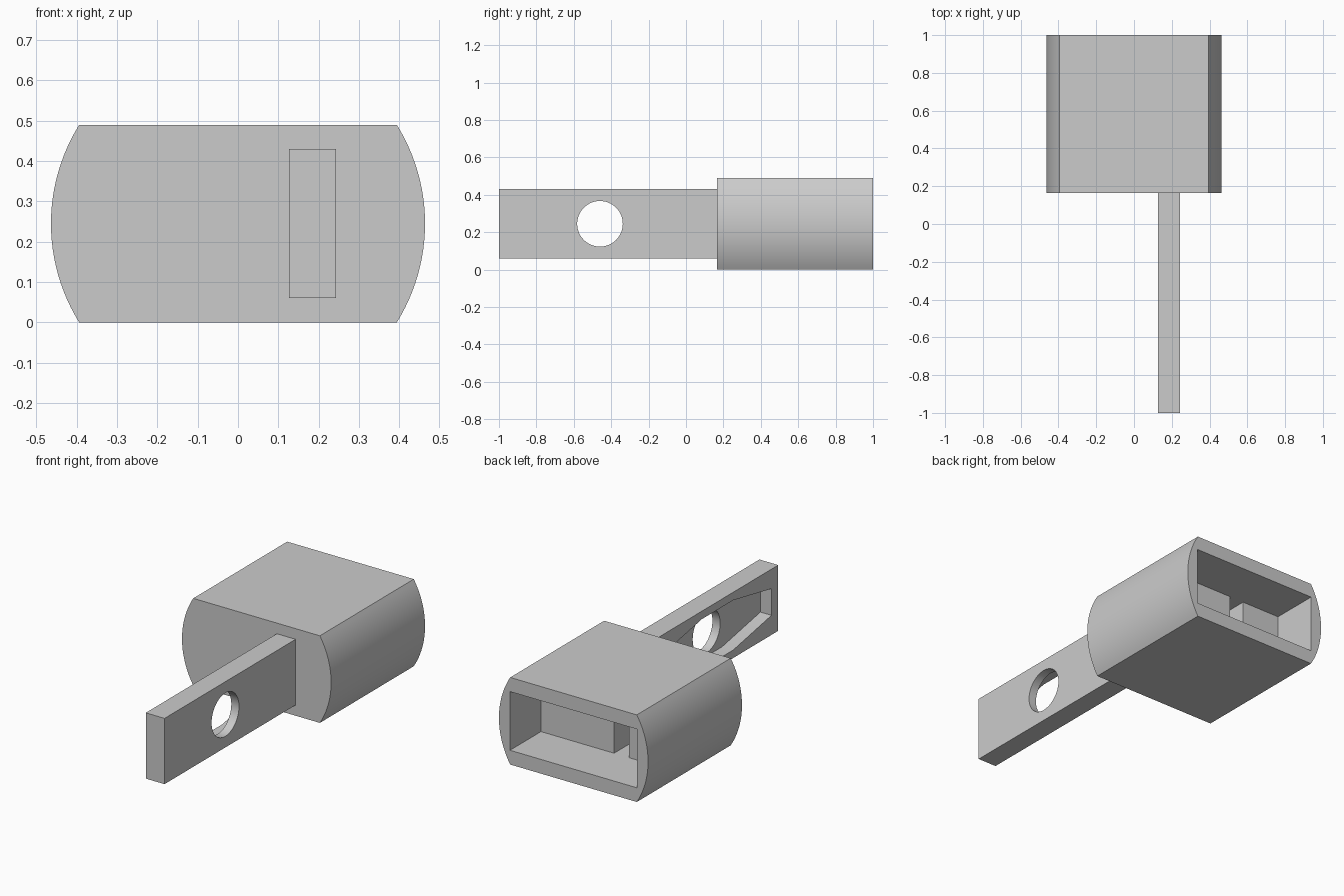
import bpy, bmesh, math
from mathutils import Vector

cube = bpy.data.objects.get("Cube")
if cube:
    bpy.data.objects.remove(cube, do_unlink=True)

grey = bpy.data.materials.new("plain grey")
grey.use_nodes = True
grey.diffuse_color = (0.6, 0.6, 0.6, 1)
grey.node_tree.nodes["Principled BSDF"].inputs["Base Color"].default_value = (0.6, 0.6, 0.6, 1)

MID = 0.245          # height of the centre line
RADIUS = 0.464       # radius of the rounded body sides


def prism(name, outline, axis, low, high):
    """Extrude a 2D outline along the given axis (0 = x, 1 = y, 2 = z)."""
    def place(point, depth):
        co = list(point)
        co.insert(axis, depth)
        return Vector(co)
    bm = bmesh.new()
    face = bm.faces.new([bm.verts.new(place(p, low)) for p in outline])
    ext = bmesh.ops.extrude_face_region(bm, geom=[face])
    moved = [v for v in ext["geom"] if isinstance(v, bmesh.types.BMVert)]
    shift = Vector((0, 0, 0))
    shift[axis] = high - low
    bmesh.ops.translate(bm, verts=moved, vec=shift)
    bmesh.ops.recalc_face_normals(bm, faces=bm.faces)
    mesh = bpy.data.meshes.new(name)
    bm.to_mesh(mesh)
    bm.free()
    mesh.materials.append(grey)
    obj = bpy.data.objects.new(name, mesh)
    bpy.context.collection.objects.link(obj)
    return obj


def activate(obj):
    bpy.ops.object.select_all(action='DESELECT')
    obj.select_set(True)
    bpy.context.view_layer.objects.active = obj


def cut(obj, cutter):
    cutter.hide_render = True
    mod = obj.modifiers.new("cut", 'BOOLEAN')
    mod.operation = 'DIFFERENCE'
    mod.solver = 'EXACT'
    mod.object = cutter
    activate(obj)
    bpy.ops.object.modifier_apply(modifier=mod.name)
    bpy.data.objects.remove(cutter, do_unlink=True)


def arc(cx, cy, radius, start, end, steps):
    angles = [start + (end - start) * i / steps for i in range(steps + 1)]
    return [(cx + radius * math.cos(a), cy + radius * math.sin(a)) for a in angles]


# Body: a cylinder along y with flat top and bottom
half = math.asin(MID / RADIUS)
outline = (arc(0, MID, RADIUS, -half, half, 24)
           + arc(0, MID, RADIUS, math.pi - half, math.pi + half, 24))
body = prism("body", outline, 1, 0.165, 1.0)

# Open chamber at the back, with a narrow slot going deeper
chamber = [(-0.395, 1.1), (-0.395, 0.725), (-0.152, 0.725), (-0.152, 0.25),
           (-0.06, 0.25), (-0.06, 0.725), (0.395, 0.725), (0.395, 1.1)]
cut(body, prism("chamber_cutter", chamber, 2, 0.08, 0.41))

# Blade: a flat bar with a tapered pocket on one side and a round hole
blade = prism("blade", [(-1, 0.06), (0.18, 0.06), (0.18, 0.43), (-1, 0.43)], 0, 0.126, 0.243)
HOLE_Y = -0.46
upper = [(-0.48, 0.075), (-0.14, 0.14), (0.14, 0.14), (0.48, 0.075)]
pocket = ([(HOLE_Y + y, MID + z) for y, z in upper]
          + [(HOLE_Y + y, MID - z) for y, z in reversed(upper)])
cut(blade, prism("pocket_cutter", pocket, 0, 0.05, 0.195))
circle = arc(HOLE_Y, MID, 0.122, 0, 2 * math.pi, 48)[:-1]
cut(blade, prism("hole_cutter", circle, 0, 0.03, 0.35))

for part in (body, blade):
    activate(part)
    bpy.ops.object.shade_smooth_by_angle(angle=math.radians(25))
